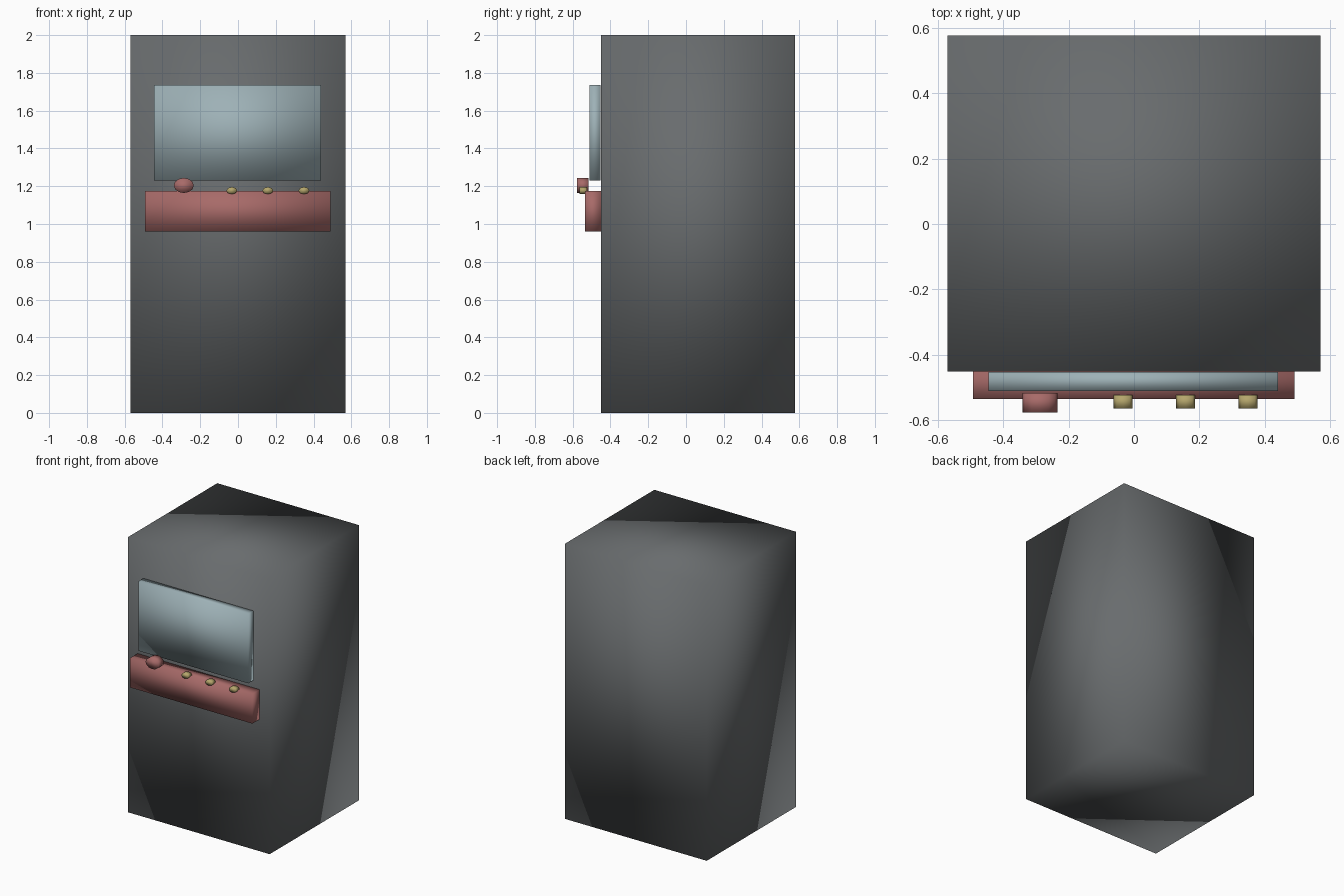
import bpy
from math import radians

cube = bpy.data.objects.get("Cube")
if cube:
    bpy.data.objects.remove(cube, do_unlink=True)


def material(name, colour):
    mat = bpy.data.materials.new(name)
    mat.use_nodes = True
    mat.diffuse_color = (*colour, 1)
    mat.node_tree.nodes["Principled BSDF"].inputs["Base Color"].default_value = (*colour, 1)
    return mat


def finish(name, size, mat):
    """Name, size and colour the new primitive; rounded shading all over."""
    obj = bpy.context.object
    obj.name = obj.data.name = name
    obj.dimensions = size
    bpy.ops.object.transform_apply(location=False, rotation=True, scale=True)
    bpy.ops.object.shade_smooth()
    obj.data.materials.append(mat)
    return obj


def box(name, low, high, mat):
    centre = [(a + b) / 2 for a, b in zip(low, high)]
    bpy.ops.mesh.primitive_cube_add(size=1, location=centre)
    return finish(name, [b - a for a, b in zip(low, high)], mat)


def peg(name, centre, width, height, depth, sides, mat):
    """Oval cylinder pointing forward."""
    bpy.ops.mesh.primitive_cylinder_add(vertices=sides, location=centre,
                                        rotation=(radians(90), 0, 0))
    return finish(name, (width, height, depth), mat)


charcoal = material("charcoal", (0.14, 0.15, 0.155))
glass = material("pale blue glass", (0.34, 0.44, 0.47))
red = material("dusty red", (0.39, 0.145, 0.14))
yellow = material("dull yellow", (0.46, 0.38, 0.15))

# Cabinet, screen and control panel
box("cabinet", (-0.57, -0.45, 0), (0.57, 0.576, 2), charcoal)
box("screen", (-0.444, -0.51, 1.23), (0.44, -0.452, 1.735), glass)
box("control_panel", (-0.492, -0.535, 0.96), (0.49, -0.45, 1.175), red)

# Joystick knob and three buttons along the panel's top edge
peg("joystick_knob", (-0.287, -0.546, 1.204), 0.106, 0.08, 0.06, 12, red)
for i in range(3):
    peg(f"button_{i + 1}", (-0.033 + 0.191 * i, -0.543, 1.177), 0.058, 0.038, 0.04, 8, yellow)
